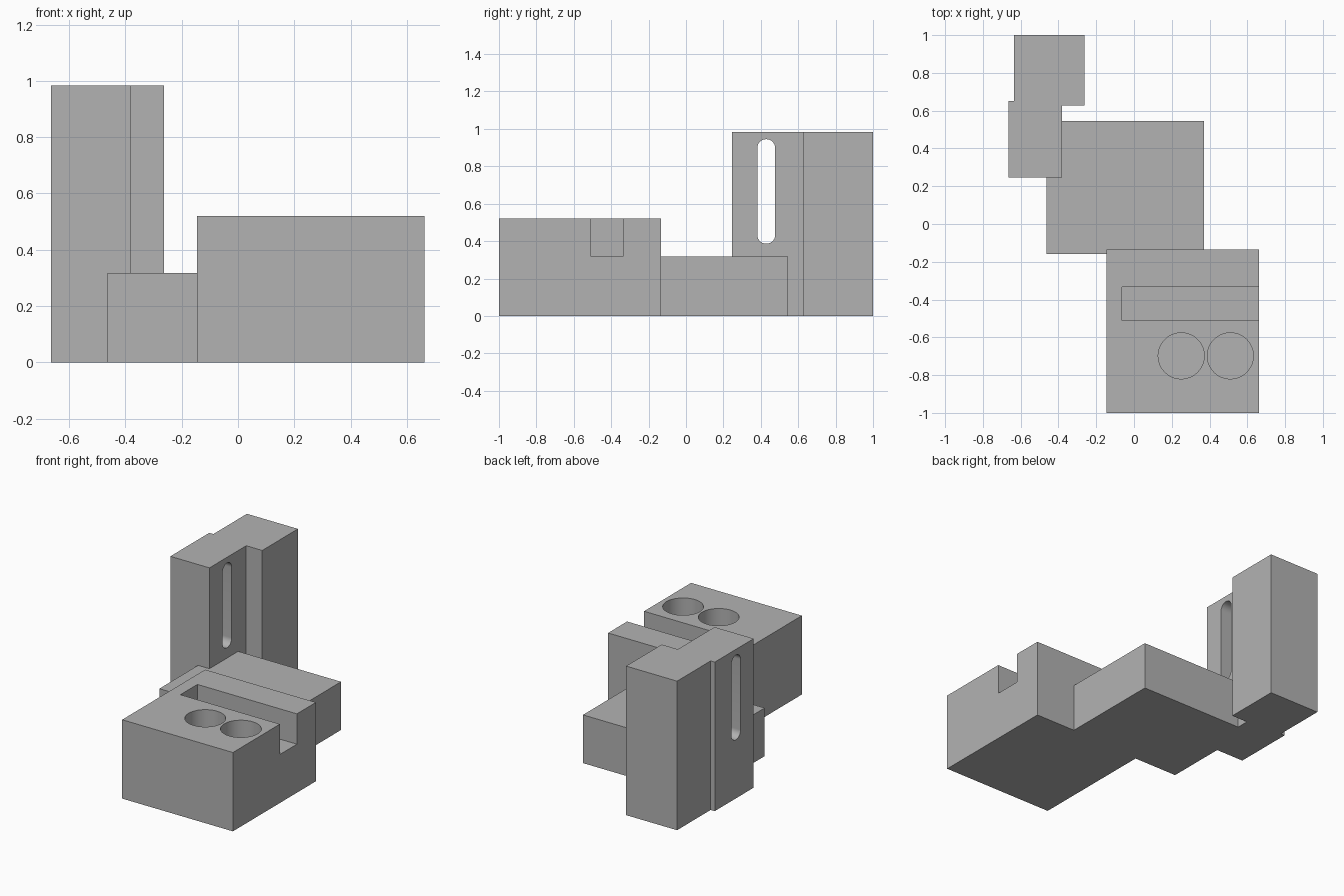
import bpy, bmesh, math

if "Cube" in bpy.data.objects:
    bpy.data.objects.remove(bpy.data.objects["Cube"])

grey = bpy.data.materials.new("plain_grey")
grey.diffuse_color = (0.45, 0.45, 0.45, 1)
grey.use_nodes = True
grey.node_tree.nodes["Principled BSDF"].inputs["Base Color"].default_value = grey.diffuse_color


def prism(name, outline, axis, low, high):
    """Extrude a closed 2D outline along x (outline in y,z) or z (outline in x,y)."""
    bm = bmesh.new()
    place = (lambda a, b: (low, a, b)) if axis == "x" else (lambda a, b: (a, b, low))
    face = bm.faces.new([bm.verts.new(place(a, b)) for a, b in outline])
    moved = bmesh.ops.extrude_face_region(bm, geom=[face])["geom"]
    d = high - low
    bmesh.ops.translate(bm, vec=(d, 0, 0) if axis == "x" else (0, 0, d),
                        verts=[v for v in moved if isinstance(v, bmesh.types.BMVert)])
    bmesh.ops.recalc_face_normals(bm, faces=bm.faces)
    mesh = bpy.data.meshes.new(name)
    bm.to_mesh(mesh)
    bm.free()
    mesh.materials.append(grey)
    obj = bpy.data.objects.new(name, mesh)
    bpy.context.collection.objects.link(obj)
    return obj


def block(name, x0, x1, y0, y1, z0, z1):
    return prism(name, [(x0, y0), (x1, y0), (x1, y1), (x0, y1)], "z", z0, z1)


def arc(cx, cy, r, start, end, n):
    return [(cx + r * math.cos(math.radians(start + (end - start) * i / n)),
             cy + r * math.sin(math.radians(start + (end - start) * i / n)))
            for i in range(n + 1)]


def combine(target, other, operation):
    mod = target.modifiers.new(other.name, "BOOLEAN")
    mod.operation, mod.solver, mod.object = operation, "EXACT", other
    bpy.context.view_layer.objects.active = target
    bpy.ops.object.modifier_apply(modifier=mod.name)
    bpy.data.objects.remove(other)


# Overlapping blocks: low front body, middle step and two-part tower
body = block("stepped_bracket", -0.145, 0.663, -1.0, -0.135, 0, 0.52)
combine(body, block("middle_step", -0.463, 0.37, -0.158, 0.545, 0, 0.318), "UNION")
combine(body, block("slotted_tower", -0.665, -0.38, 0.245, 0.65, 0, 0.983), "UNION")
combine(body, block("rear_tower", -0.635, -0.263, 0.628, 1.0, 0, 0.983), "UNION")

# Open-ended groove across the front body
combine(body, block("groove_cutter", -0.063, 0.8, -0.51, -0.333, 0.32, 0.6), "DIFFERENCE")

# Two round pockets in the front body
for x in (0.25, 0.51):
    circle = arc(x, -0.698, 0.122, 0, 360, 48)[:-1]
    combine(body, prism("pocket_cutter", circle, "z", 0.25, 0.6), "DIFFERENCE")

# Vertical rounded slot through the tower
slot = arc(0.429, 0.897, 0.048, 0, 180, 20) + arc(0.429, 0.434, 0.048, 180, 360, 20)
combine(body, prism("slot_cutter", slot, "x", -0.75, -0.3), "DIFFERENCE")

# Smooth the round walls, keep the edges sharp
body.select_set(True)
bpy.context.view_layer.objects.active = body
bpy.ops.object.shade_smooth_by_angle(angle=math.radians(30))
